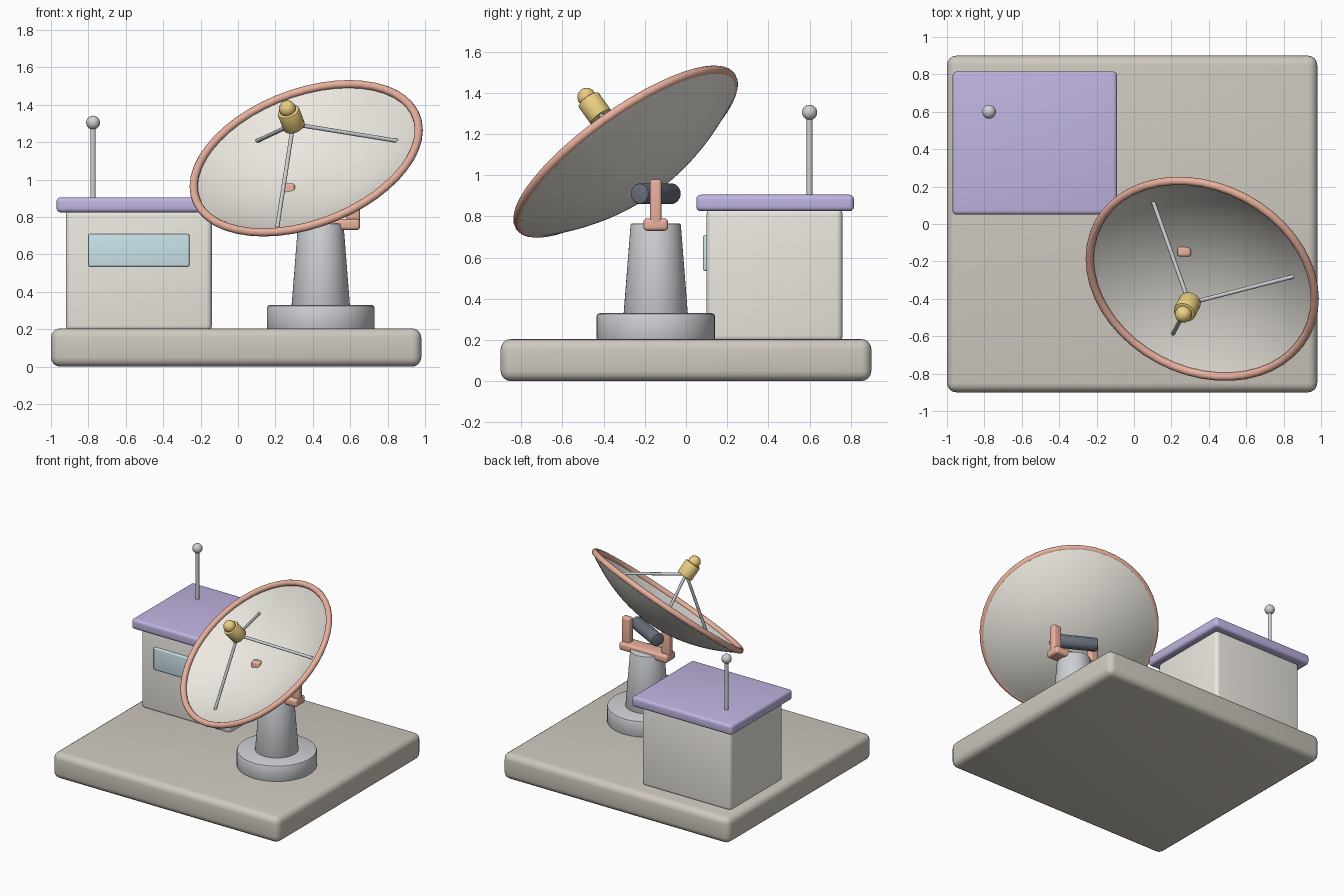
import bpy, bmesh, math
from mathutils import Vector, Matrix

if "Cube" in bpy.data.objects:
    bpy.data.objects.remove(bpy.data.objects["Cube"])


def mat(name, r, g, b):
    m = bpy.data.materials.new(name)
    m.diffuse_color = (r, g, b, 1)
    m.use_nodes = True
    m.node_tree.nodes["Principled BSDF"].inputs["Base Color"].default_value = m.diffuse_color
    return m


STONE = mat("stone", 0.62, 0.58, 0.52)
CREAM = mat("cream", 0.84, 0.81, 0.75)
PURPLE = mat("purple", 0.53, 0.46, 0.76)
GLASS = mat("glass", 0.60, 0.78, 0.84)
ORANGE = mat("orange", 0.82, 0.44, 0.34)
GOLD = mat("gold", 0.84, 0.63, 0.22)
DARK = mat("dark", 0.14, 0.16, 0.20)
STEEL = mat("steel", 0.62, 0.63, 0.66)


def finish(name, bm, material, matrix=Matrix()):
    bmesh.ops.recalc_face_normals(bm, faces=bm.faces)
    me = bpy.data.meshes.new(name)
    bm.to_mesh(me)
    bm.free()
    ob = bpy.data.objects.new(name, me)
    bpy.context.collection.objects.link(ob)
    me.materials.append(material)
    ob.matrix_world = matrix
    bpy.ops.object.select_all(action='DESELECT')
    ob.select_set(True)
    bpy.context.view_layer.objects.active = ob
    bpy.ops.object.shade_smooth_by_angle(angle=math.radians(35))
    return ob


def box(name, lo, hi, bevel, material):
    lo, hi = Vector(lo), Vector(hi)
    bm = bmesh.new()
    bmesh.ops.create_cube(bm, size=1, matrix=Matrix.Diagonal((*(hi - lo), 1)))
    bmesh.ops.bevel(bm, geom=bm.edges[:], offset=bevel, segments=4,
                    profile=0.5, affect='EDGES')
    return finish(name, bm, material, Matrix.Translation((lo + hi) / 2))


def lathe(name, profile, material, matrix=Matrix(), steps=48, closed=False):
    """Spin (radius, height) points around the local z axis."""
    bm = bmesh.new()
    vs = [bm.verts.new((r, 0, z)) for r, z in profile]
    es = [bm.edges.new(p) for p in zip(vs, vs[1:])]
    if closed:
        es.append(bm.edges.new((vs[-1], vs[0])))
    bmesh.ops.spin(bm, geom=vs + es, cent=(0, 0, 0), axis=(0, 0, 1),
                   angle=math.tau, steps=steps)
    bmesh.ops.remove_doubles(bm, verts=bm.verts[:], dist=1e-5)
    return finish(name, bm, material, matrix)


def drum(r1, r2, z1, z2, b):
    """Capped cylinder or cone profile with small chamfers."""
    return [(0, z1), (r1 - b, z1), (r1 - b * .3, z1 + b * .3), (r1, z1 + b),
            (r2, z2 - b), (r2 - b * .3, z2 - b * .3), (r2 - b, z2), (0, z2)]


def ball(name, r, material, matrix):
    bm = bmesh.new()
    bmesh.ops.create_uvsphere(bm, u_segments=24, v_segments=14, radius=r)
    return finish(name, bm, material, matrix)


def rod(name, a, b, r, material):
    a, b = Vector(a), Vector(b)
    turn = (b - a).to_track_quat('Z', 'Y').to_matrix().to_4x4()
    return lathe(name, [(0, 0), (r, 0), (r, (b - a).length), (0, (b - a).length)],
                 material, Matrix.Translation(a) @ turn, 16)


# Base slab and equipment hut
box("base_slab", (-1, -.9, 0), (.98, .9, .205), .05, STONE)
box("hut_walls", (-.92, .10, .19), (-.14, .76, .84), .03, CREAM)
box("hut_roof", (-.97, .05, .825), (-.09, .815, .905), .022, PURPLE)
box("hut_window", (-.80, .083, .535), (-.26, .125, .71), .01, GLASS)

# Whip antenna on the roof
rod("antenna_mast", (-.775, .6, .89), (-.775, .6, 1.3), .014, STEEL)
ball("antenna_ball", .037, STEEL, Matrix.Translation((-.775, .6, 1.305)))

# Pedestal
PX, PY = .4425, -.147
post = Matrix.Translation((PX, PY, 0))
lathe("pedestal_foot", drum(.288, .288, .195, .33, .015), STEEL, post)
lathe("pedestal_column", drum(.156, .122, .32, .765, .006), STEEL, post)

# Yoke holding the dish
box("yoke_crossbar", (PX - .21, PY - .06, .73), (PX + .21, PY + .06, .79), .018, ORANGE)
for side, label in ((-1, "left"), (1, "right")):
    x = PX + side * .174
    box("yoke_arm_" + label, (x - .036, PY - .028, .75), (x + .036, PY + .028, .98),
        .015, ORANGE)

# Dish frame: origin at the pivot, local z along the dish axis
yaw, elev = math.radians(28), math.radians(51)
dish = (Matrix.Translation((PX, PY, .91)) @ Matrix.Rotation(-yaw, 4, 'Z')
        @ Matrix.Rotation(math.pi / 2 - elev, 4, 'X'))

# Tilt axle
lathe("tilt_axle", drum(.05, .05, -.17, .17, .008), DARK,
      dish @ Matrix.Rotation(math.pi / 2, 4, 'Y'), 32)

# Parabolic dish shell and rim
R, Z0, DEPTH, THICK = .63, .076, .187, .02


def bowl(r):
    return Z0 + DEPTH * (r / R) ** 2


radii = [R * i / 14 for i in range(15)]
lathe("dish_shell", [(r, bowl(r)) for r in radii]
      + [(r, bowl(r) - THICK) for r in reversed(radii)], CREAM, dish, 64)
tube = [(R + .022 * math.cos(a), bowl(R) + .022 * math.sin(a))
        for a in (math.tau * i / 12 for i in range(12))]
lathe("dish_rim", tube, ORANGE, dish, 48, closed=True)

# Feed horn at the focus with three support struts
feed = bowl(R)
lathe("feed_body", drum(.06, .06, feed + .215, feed + .325, .006), GOLD, dish, 32)
ball("feed_cap", .045, GOLD, dish @ Matrix.Translation((0, 0, feed + .341)))
for i in range(3):
    a = math.radians(30 + 120 * i)
    foot = Vector((.49 * math.cos(a), .49 * math.sin(a), bowl(.49) - .005))
    rod(f"feed_strut_{i + 1}", dish @ foot, dish @ Vector((0, 0, feed + .235)),
        .011, STEEL)
